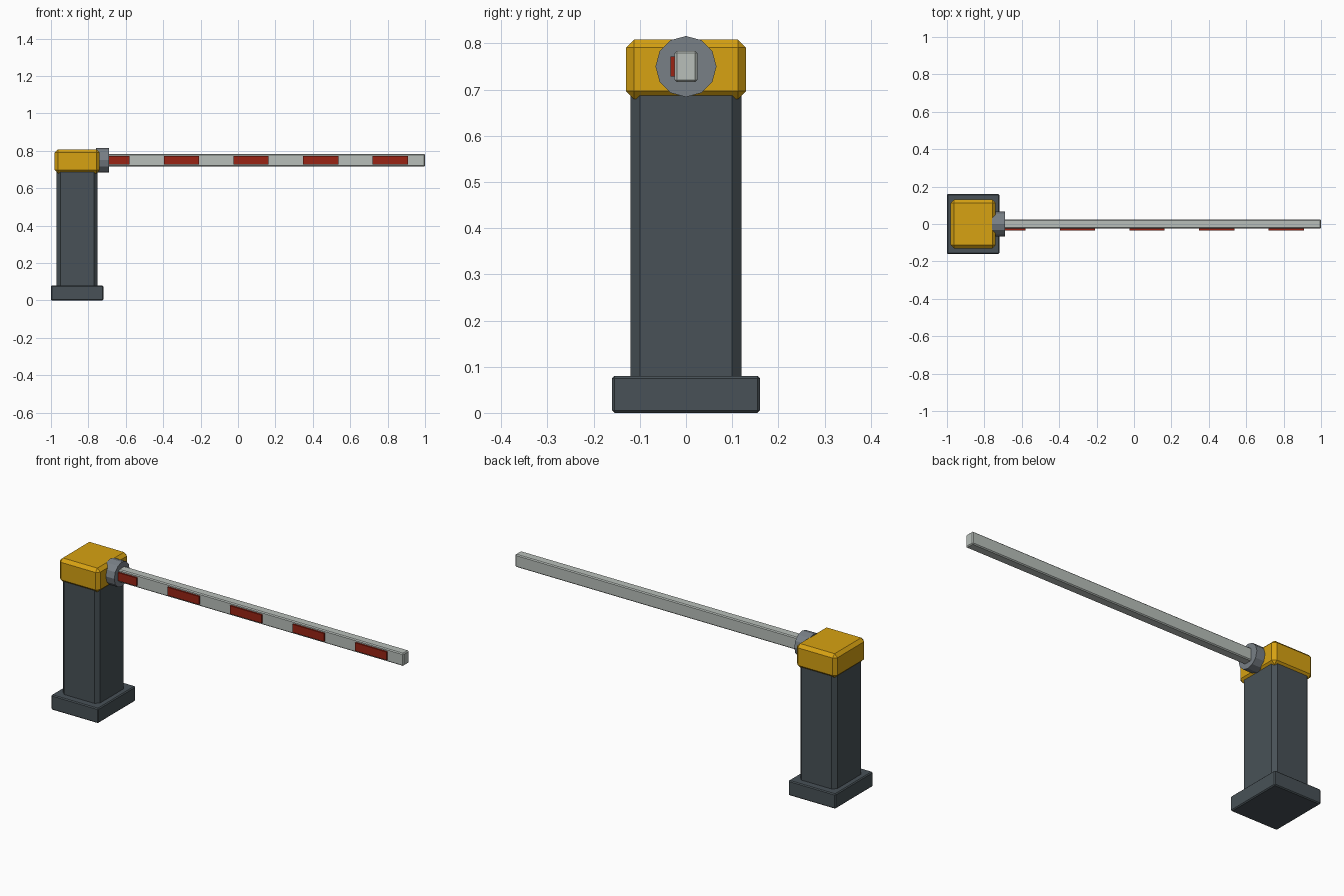
import bpy, bmesh, math
from mathutils import Matrix

if "Cube" in bpy.data.objects:
    bpy.data.objects.remove(bpy.data.objects["Cube"])


def material(name, rgb):
    m = bpy.data.materials.new(name)
    m.diffuse_color = (*rgb, 1)
    m.use_nodes = True
    m.node_tree.nodes["Principled BSDF"].inputs["Base Color"].default_value = m.diffuse_color
    return m


SLATE = material("dark slate", (0.065, 0.083, 0.095))
YELLOW = material("amber yellow", (0.68, 0.36, 0.006))
STEEL = material("steel grey", (0.19, 0.215, 0.24))
WHITE = material("off white", (0.48, 0.52, 0.49))
RED = material("signal red", (0.32, 0.017, 0.007))


def finish(bm, name, mat):
    bmesh.ops.recalc_face_normals(bm, faces=bm.faces)
    mesh = bpy.data.meshes.new(name)
    bm.to_mesh(mesh)
    bm.free()
    mesh.materials.append(mat)
    ob = bpy.data.objects.new(name, mesh)
    bpy.context.collection.objects.link(ob)
    return ob


def box(name, xs, ys, zs, mat, bevel=0, upright_only=False):
    """Box between the given limits, with chamfered edges."""
    bm = bmesh.new()
    bmesh.ops.create_cube(bm, size=1)
    for v in bm.verts:
        v.co = [lim[0] if c < 0 else lim[1] for c, lim in zip(v.co, (xs, ys, zs))]
    if bevel:
        edges = [e for e in bm.edges if not upright_only
                 or abs(e.verts[0].co.z - e.verts[1].co.z) > 1e-4]
        bmesh.ops.bevel(bm, geom=edges, offset=bevel, segments=1, affect='EDGES')
    return finish(bm, name, mat)


# cabinet: foot, post and cap
box("base_plate", (-1, -0.72), (-0.16, 0.16), (0, 0.08), SLATE, 0.005)
box("post", (-0.97, -0.75), (-0.12, 0.12), (0.07, 0.70), SLATE, 0.02, True)
box("cap", (-0.98, -0.74), (-0.13, 0.13), (0.68, 0.808), YELLOW, 0.017)

# twelve-sided pivot hub lying along x
bm = bmesh.new()
bmesh.ops.create_cone(bm, cap_ends=True, segments=12, radius1=0.066, radius2=0.066,
                      depth=0.07)
bmesh.ops.transform(bm, verts=bm.verts, matrix=Matrix.Translation((-0.725, 0, 0.75))
                    @ Matrix.Rotation(math.pi / 2, 4, 'Y'))
finish(bm, "pivot_hub", STEEL)

# barrier arm with five red plates on its front
box("barrier_arm", (-0.74, 1), (-0.025, 0.025), (0.716, 0.784), WHITE, 0.005)
for i in range(5):
    x = -0.674 + 0.372 * i
    box(f"red_stripe_{i + 1}", (max(x - 0.094, -0.74), x + 0.094),
        (-0.034, -0.0245), (0.728, 0.772), RED)
